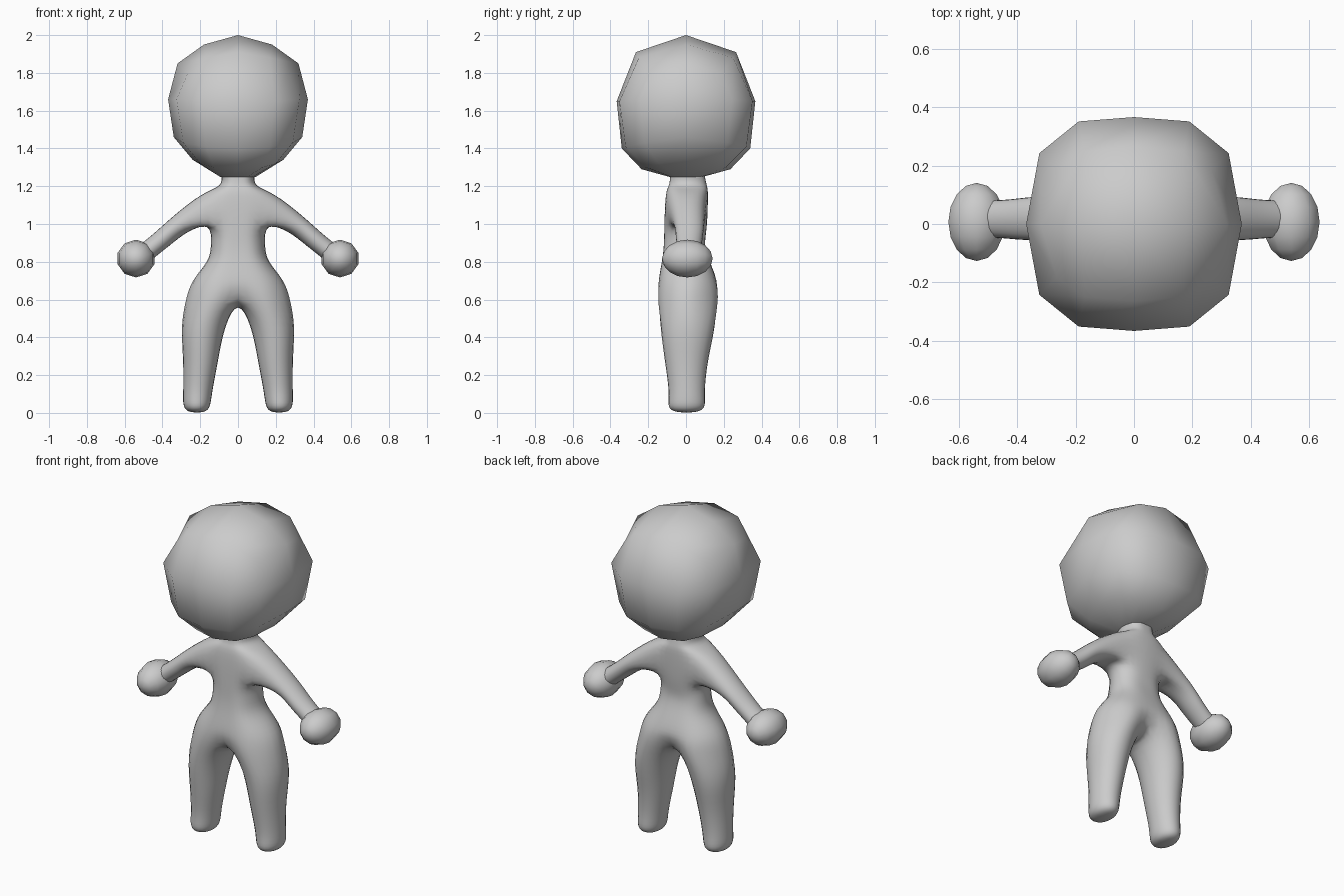
import bpy, bmesh
from math import sin, cos, radians
from mathutils import Vector

if "Cube" in bpy.data.objects:
    bpy.data.objects.remove(bpy.data.objects["Cube"])


def finish(bm, name):
    bmesh.ops.recalc_face_normals(bm, faces=bm.faces[:])
    for f in bm.faces:
        f.smooth = True
    me = bpy.data.meshes.new(name)
    bm.to_mesh(me)
    bm.free()
    ob = bpy.data.objects.new(name, me)
    bpy.context.collection.objects.link(ob)
    return ob


def ring(bm, pts):
    return [bm.verts.new(p) for p in pts]


def bridge(bm, a, b, closed=True, skip=()):
    n = len(a)
    for i in range(n if closed else n - 1):
        if i not in skip:
            j = (i + 1) % n
            bm.faces.new((a[i], a[j], b[j], b[i]))


def mirror(ob):
    m = ob.modifiers.new("mirror", 'MIRROR')
    m.use_clip = True


# Head: coarse smooth-shaded ball, rings of 12 from a quarter outline
bm = bmesh.new()
quarters = [
    [(0, .265, 1.91), (.17, .25, 1.88), (.265, .185, 1.80), (.32, 0, 1.85)],
    [(0, .367, 1.65), (.19, .352, 1.65), (.325, .243, 1.66), (.37, 0, 1.66)],
    [(0, .34, 1.40), (.17, .32, 1.41), (.29, .22, 1.43), (.34, 0, 1.46)],
    [(0, .235, 1.29), (.13, .21, 1.30), (.20, .145, 1.32), (.24, 0, 1.34)],
    [(0, .09, 1.25), (.05, .08, 1.25), (.08, .05, 1.25), (.095, 0, 1.25)],
]
rings = []
for q in quarters:
    pts = q[:3] + [(x, -y, z) for x, y, z in q[:0:-1]]
    pts += [(-x, -y, z) for x, y, z in q[:3]] + [(-x, y, z) for x, y, z in q[:0:-1]]
    rings.append(ring(bm, pts))
for a, b in zip(rings, rings[1:]):
    bridge(bm, a, b)
bm.faces.new(rings[-1])
c, r, l = ring(bm, [(0, 0, 2), (.18, 0, 1.95), (-.18, 0, 1.95)])
t = rings[0]
for f in ((t[0], t[1], r, c), (t[1], t[2], t[3], r), (t[3], t[4], t[5], r), (t[5], t[6], c, r),
          (t[6], t[7], l, c), (t[7], t[8], t[9], l), (t[9], t[10], t[11], l), (t[11], t[0], c, l)):
    bm.faces.new(f)
finish(bm, "head")

# Body: half cage, torso half-rings from front centre round to back centre
bm = bmesh.new()
torso = [  # z, half width, front y, back y
    (1.27, .09, -.08, .095), (1.205, .097, -.088, .108), (1.15, .20, -.105, .115),
    (.99, .165, -.112, .11), (.89, .145, -.115, .10), (.80, .165, -.125, .125),
    (.70, .24, -.142, .16)]
rows = [ring(bm, [(0, f, z), (.65 * w, .87 * f, z), (w, .01, z), (.65 * w, .87 * b, z), (0, b, z)])
        for z, w, f, b in torso]
hips = ring(bm, [(0, -.115, .61), (.16, -.143, .60), (.287, 0, .58), (.16, .168, .61), (0, .125, .61)])
rows.append(hips)
for i, (a, b) in enumerate(zip(rows, rows[1:])):
    bridge(bm, a, b, closed=False, skip=(1, 2) if i == 2 else ())

# Leg: hip ring closed by a crotch point, run down to the foot
crotch = bm.verts.new((0, .01, .56))
prev = hips + [crotch]
for z, xi, xo, yf, yb in ((.45, .065, .295, -.135, .152), (.28, .105, .291, -.113, .118),
                          (.12, .135, .29, -.092, .10), (.04, .148, .288, -.093, .10),
                          (.008, .175, .26, -.06, .065)):
    cx, rx, cy, ry = (xi + xo) / 2, (xo - xi) / 2, (yf + yb) / 2, (yb - yf) / 2
    new = ring(bm, [(cx + rx * cos(radians(a)), cy + ry * sin(radians(a)), z)
                    for a in (-120, -60, 0, 60, 120, 180)])
    bridge(bm, prev, new)
    prev = new
bm.faces.new(prev)

# Arm: grows from the gap left in the side of the chest
prev = rows[2][1:4] + rows[3][3:0:-1]
for x, z, h, w in ((.30, 1.0, .058, .08), (.39, .93, .052, .072),
                   (.47, .865, .05, .064), (.54, .81, .045, .055)):
    new = ring(bm, [(x + .65 * h * sin(radians(a)), .017 + w * cos(radians(a)),
                     z + .76 * h * sin(radians(a))) for a in (150, 90, 30, -30, -90, -150)])
    bridge(bm, prev, new)
    prev = new
bm.faces.new(prev)

body = finish(bm, "body")
mirror(body)
sub = body.modifiers.new("smooth", 'SUBSURF')
sub.levels = sub.render_levels = 2

# Push the cage outward so the smoothed surface passes through the cage points
target = [v.co.copy() for v in body.data.vertices]
for step in range(3):
    bpy.context.view_layer.update()
    ev = body.evaluated_get(bpy.context.evaluated_depsgraph_get())
    now = [Vector(ev.data.vertices[i].co) for i in range(len(target))]
    for v, want, got in zip(body.data.vertices, target, now):
        d = want - got
        if d.length < .15:
            v.co += d * .85
        if want.x == 0:
            v.co.x = 0
    body.data.update()
    body.update_tag()

# Hands: coarse balls, deeper than wide
bm = bmesh.new()
bmesh.ops.create_uvsphere(bm, u_segments=10, v_segments=8, radius=1)
for v in bm.verts:
    x, y, z = v.co
    v.co = (.54 + .102 * x, .007 + .134 * z, .817 + .1 * y)
hands = finish(bm, "hands")
mirror(hands)
